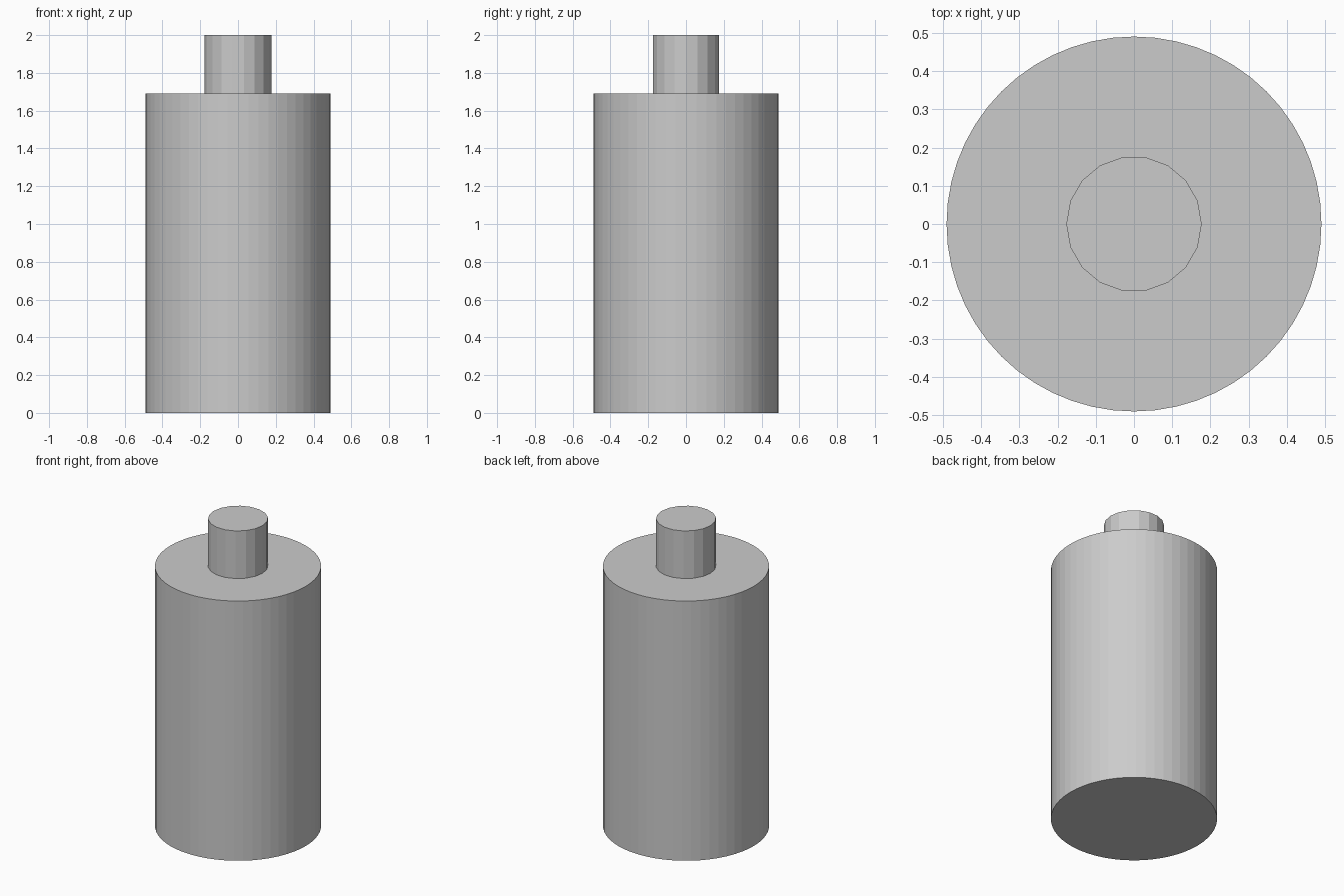
import bpy

if "Cube" in bpy.data.objects:
    bpy.data.objects.remove(bpy.data.objects["Cube"])


def cylinder(name, radius, z0, z1, sides):
    # Upright flat-shaded cylinder with a vertex on the +x axis
    bpy.ops.mesh.primitive_cylinder_add(
        vertices=sides, radius=radius, depth=z1 - z0,
        location=(0, 0, (z0 + z1) / 2))
    obj = bpy.context.object
    obj.name = name
    # Turn the default +y start vertex onto +x
    obj.rotation_euler.z = -1.5707963
    return obj


# Wide main body
cylinder("body", 0.49, 0.0, 1.69, 56)

# Narrow faceted neck on top
cylinder("neck", 0.177, 1.69, 2.0, 18)
